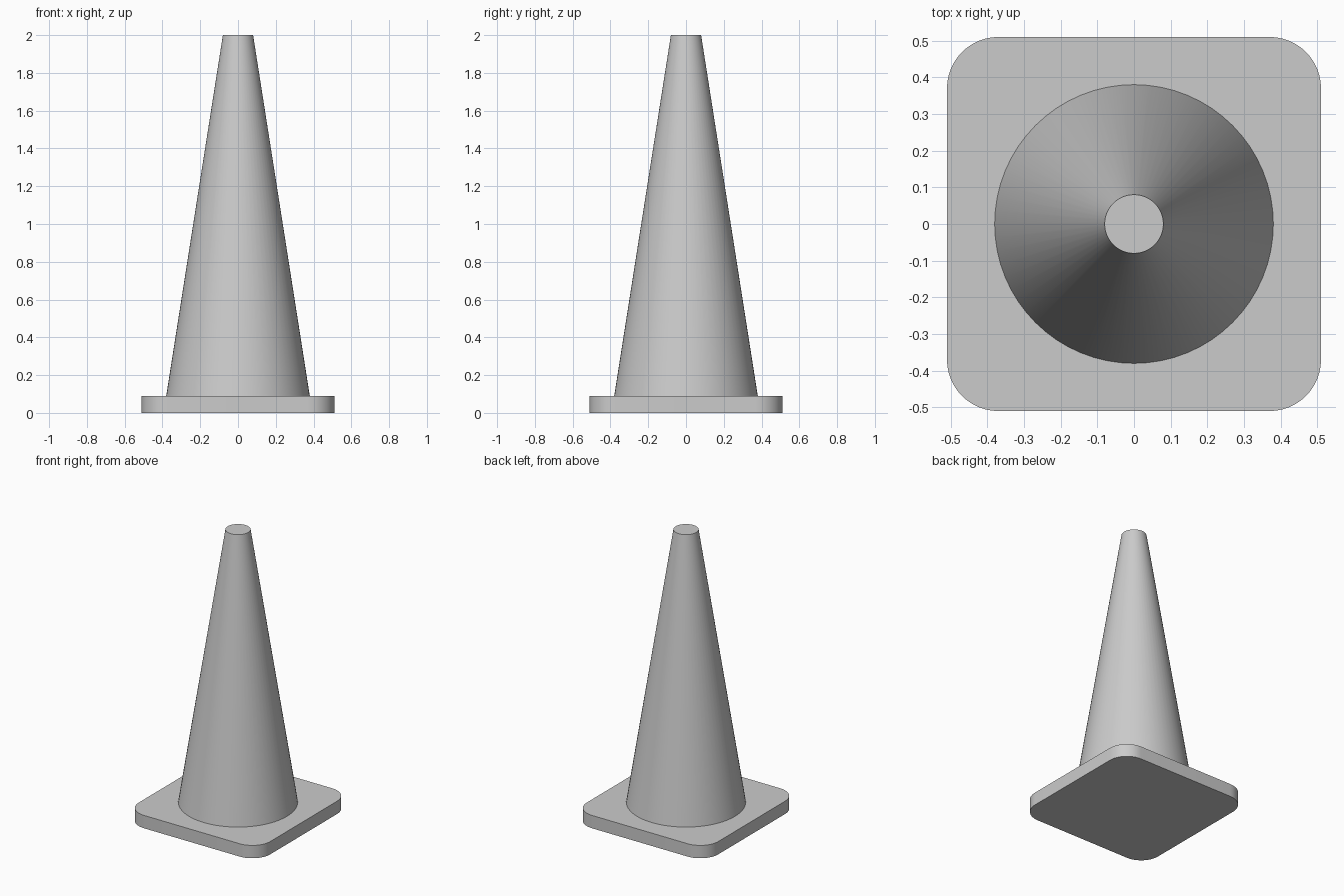
import bpy
import bmesh
import math

cube = bpy.data.objects.get("Cube")
if cube:
    bpy.data.objects.remove(cube, do_unlink=True)

BASE_HALF, BASE_TOP, CORNER = 0.51, 0.09, 0.14
HEIGHT, LOW_RADIUS, TOP_RADIUS = 2.0, 0.38, 0.08

grey = bpy.data.materials.new("plain grey")
grey.use_nodes = True
grey.diffuse_color = (0.6, 0.6, 0.6, 1)
grey.node_tree.nodes["Principled BSDF"].inputs["Base Color"].default_value = grey.diffuse_color


def add_part(name, bm):
    """Turn a bmesh into a smooth-shaded object with sharp edges kept."""
    mesh = bpy.data.meshes.new(name)
    bm.to_mesh(mesh)
    bm.free()
    mesh.materials.append(grey)
    obj = bpy.data.objects.new(name, mesh)
    bpy.context.collection.objects.link(obj)
    bpy.ops.object.select_all(action="DESELECT")
    obj.select_set(True)
    bpy.context.view_layer.objects.active = obj
    bpy.ops.object.shade_smooth_by_angle(angle=math.radians(30))
    return obj


# Square base plate with rounded upright corners
bm = bmesh.new()
bmesh.ops.create_cube(bm, size=1)
bmesh.ops.scale(bm, vec=(2 * BASE_HALF, 2 * BASE_HALF, BASE_TOP), verts=bm.verts)
bmesh.ops.translate(bm, vec=(0, 0, BASE_TOP / 2), verts=bm.verts)
uprights = [e for e in bm.edges
            if abs(e.verts[0].co.z - e.verts[1].co.z) > BASE_TOP / 2]
bmesh.ops.bevel(bm, geom=uprights, offset=CORNER, offset_type="OFFSET",
                segments=12, profile=0.5, affect="EDGES")
add_part("base_plate", bm)

# Tapered body with a flat closed top
bm = bmesh.new()
bmesh.ops.create_cone(bm, cap_ends=True, segments=64, radius1=LOW_RADIUS,
                      radius2=TOP_RADIUS, depth=HEIGHT - BASE_TOP)
bmesh.ops.translate(bm, vec=(0, 0, (HEIGHT + BASE_TOP) / 2), verts=bm.verts)
add_part("cone_body", bm)
